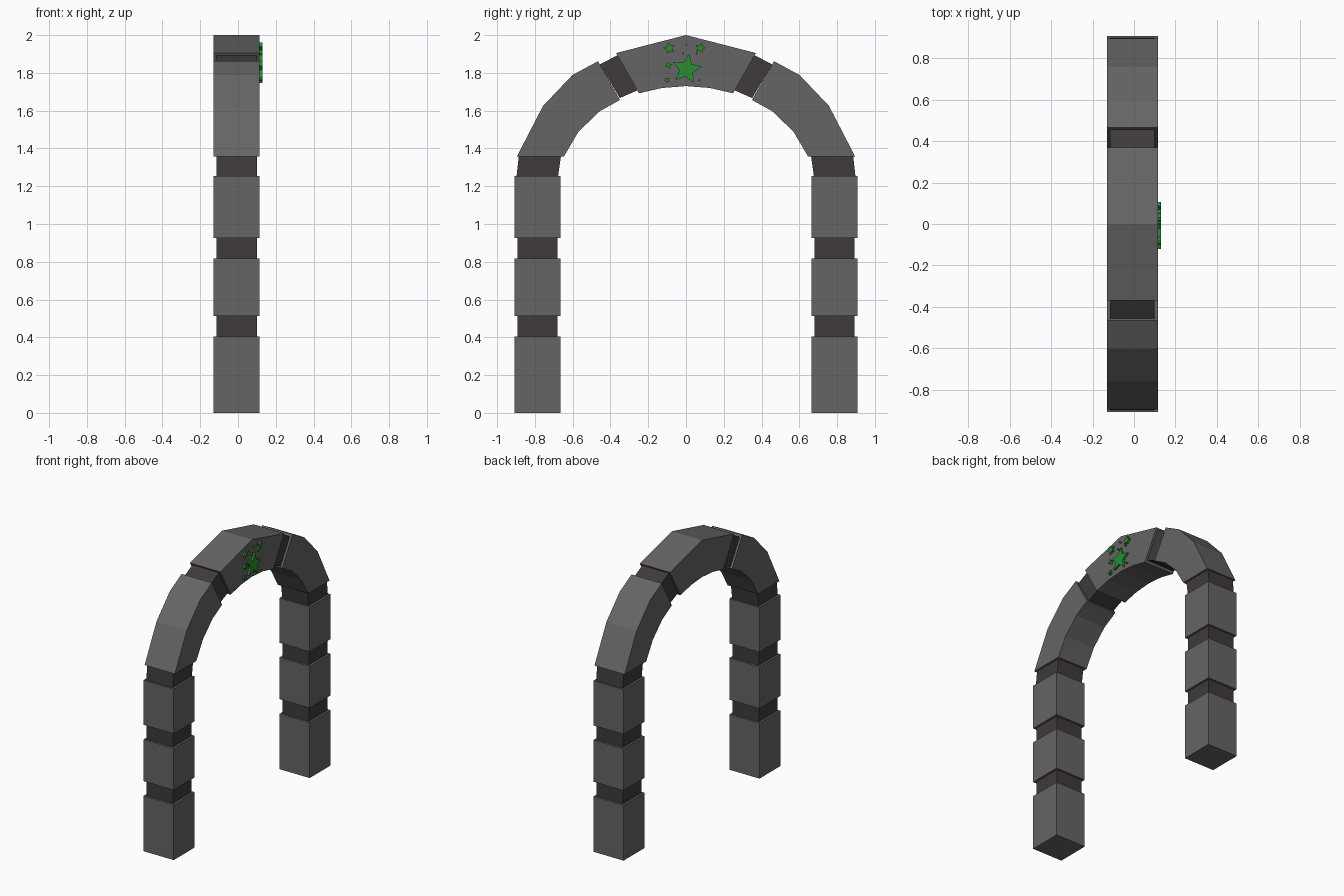
import bpy, bmesh, math

if "Cube" in bpy.data.objects:
    bpy.data.objects.remove(bpy.data.objects["Cube"])


def material(name, rgb):
    m = bpy.data.materials.new(name)
    m.diffuse_color = (*rgb, 1)
    m.use_nodes = True
    m.node_tree.nodes["Principled BSDF"].inputs["Base Color"].default_value = m.diffuse_color
    return m


stone = material("stone_grey", (0.13, 0.13, 0.13))
dark = material("dark_joint", (0.05, 0.042, 0.044))
green = material("green", (0.02, 0.27, 0.03))

STONE_X = (-0.13, 0.115)
JOINT_X = (-0.115, 0.10)


def slab(name, profile, xs, mat, mirror=False):
    """Extrude a (y, z) profile along x, optionally mirrored across y."""
    bm = bmesh.new()
    face = bm.faces.new([bm.verts.new((xs[0], y, z)) for y, z in profile])
    ext = bmesh.ops.extrude_face_region(bm, geom=[face])
    for v in ext["geom"]:
        if isinstance(v, bmesh.types.BMVert):
            v.co.x = xs[1]
    bmesh.ops.recalc_face_normals(bm, faces=bm.faces)
    me = bpy.data.meshes.new(name)
    bm.to_mesh(me)
    bm.free()
    me.materials.append(mat)
    ob = bpy.data.objects.new(name, me)
    bpy.context.collection.objects.link(ob)
    if mirror:
        mod = ob.modifiers.new("mirror", 'MIRROR')
        mod.use_axis = (False, True, False)
        mod.use_mirror_merge = False
    return ob


def rect(y0, y1, z0, z1):
    return [(y0, z0), (y1, z0), (y1, z1), (y0, z1)]


# Leg stones
for i, (z0, z1) in enumerate([(0, 0.405), (0.513, 0.818), (0.925, 1.253)]):
    slab(f"leg_stone_{i + 1}", rect(0.665, 0.908, z0, z1), STONE_X, stone, True)

# Recessed joints between the leg stones
for i, (z0, z1) in enumerate([(0.405, 0.513), (0.818, 0.925)]):
    slab(f"leg_joint_{i + 1}", rect(0.68, 0.893, z0, z1), JOINT_X, dark, True)
slab("spring_joint", [(0.677, 1.253), (0.897, 1.253), (0.885, 1.36), (0.662, 1.36)],
     JOINT_X, dark, True)

# Curved shoulder stones
slab("shoulder_stone",
     [(0.895, 1.358), (0.757, 1.625), (0.602, 1.788), (0.466, 1.862),
      (0.349, 1.657), (0.46, 1.595), (0.57, 1.487), (0.646, 1.358)],
     STONE_X, stone, True)

# Recessed joints beside the keystone
slab("crown_joint", [(0.457, 1.845), (0.363, 1.893), (0.256, 1.708), (0.350, 1.667)],
     JOINT_X, dark, True)

# Keystone
slab("keystone",
     [(-0.37, 1.905), (0, 2.0), (0.37, 1.905), (0.249, 1.692),
      (0.127, 1.72), (0, 1.73), (-0.127, 1.72), (-0.249, 1.692)],
     STONE_X, stone)


# Green star ornaments on the keystone's right face
def star(name, y, z, r, tilt, points=5, inner=0.5):
    prof = []
    for k in range(points * 2):
        a = math.radians(90 + tilt) + k * math.pi / points
        q = r if k % 2 == 0 else r * inner
        prof.append((y + q * math.cos(a), z + q * math.sin(a)))
    slab(name, prof, (0.11, 0.13), green)


star("large_star", 0.003, 1.82, 0.082, -9, inner=0.47)
star("upper_left_star", -0.088, 1.93, 0.032, 12)
star("upper_right_star", 0.076, 1.932, 0.03, -15)
star("left_star", -0.092, 1.84, 0.02, 10, 4)
star("lower_left_star", -0.1, 1.762, 0.017, 20)
for i, (y, z) in enumerate([(0.003, 1.95), (-0.015, 1.903), (0.057, 1.903), (0.07, 1.762)]):
    star(f"tiny_star_{i + 1}", y, z, 0.008, 0, 4)
